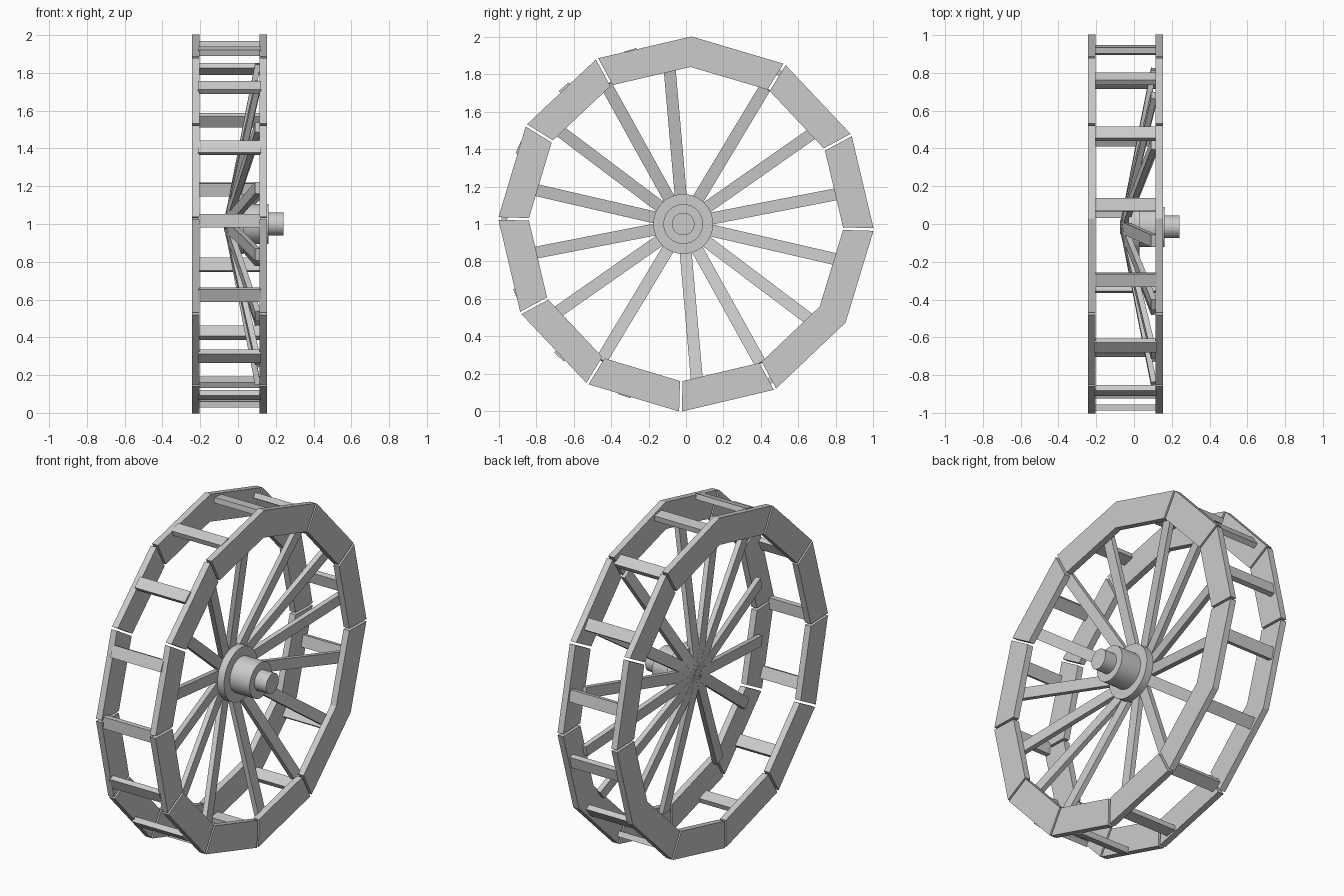
import bpy, bmesh
from math import sin, cos, radians, pi
from mathutils import Vector, Matrix

cube = bpy.data.objects.get("Cube")
if cube:
    bpy.data.objects.remove(cube)

grey = bpy.data.materials.new("plain_grey")
grey.use_nodes = True
colour = (0.6, 0.6, 0.6, 1)
grey.diffuse_color = colour
grey.node_tree.nodes["Principled BSDF"].inputs["Base Color"].default_value = colour

AXLE = Vector((0, -0.015, 1.0))     # hub, spokes and slats
RIM = Vector((0, 0, 1.0))           # rim centre


def radial(deg):
    return Vector((0, cos(radians(deg)), sin(radians(deg))))


def tangent(deg):
    return Vector((0, -sin(radians(deg)), cos(radians(deg))))


def finish(name, bm):
    bmesh.ops.recalc_face_normals(bm, faces=bm.faces)
    mesh = bpy.data.meshes.new(name)
    bm.to_mesh(mesh)
    bm.free()
    mesh.materials.append(grey)
    bpy.context.collection.objects.link(bpy.data.objects.new(name, mesh))


def beam(name, centre, axes, size):
    """Box with its three sides along the given axes."""
    rot = Matrix(axes).transposed().to_4x4()
    bm = bmesh.new()
    bmesh.ops.create_cube(bm, size=1, matrix=Matrix.Translation(centre) @ rot @ Matrix.Diagonal((*size, 1)))
    finish(name, bm)


def disc(name, x0, x1, radius):
    bm = bmesh.new()
    place = Matrix.Translation(AXLE + Vector(((x0 + x1) / 2, 0, 0))) @ Matrix.Rotation(pi / 2, 4, 'Y')
    bmesh.ops.create_cone(bm, cap_ends=True, segments=48, radius1=radius, radius2=radius,
                          depth=x1 - x0, matrix=place)
    finish(name, bm)


def rim_board(name, x0, x1, k, closed):
    """One straight board of the twelve-sided rim, with a gap at open joints."""
    corners = []
    for joint, side, radii in ((k, 1, (0.84, 1.003)), (k + 1, -1, (1.003, 0.84))):
        a = 88.3 + 30 * joint
        gap = 0 if joint % 12 in closed else 0.007
        corners += [RIM + radial(a) * r + tangent(a) * side * gap for r in radii]
    bm = bmesh.new()
    face = bm.faces.new([bm.verts.new(c + Vector((x0, 0, 0))) for c in corners])
    out = bmesh.ops.extrude_face_region(bm, geom=[face])
    moved = [v for v in out["geom"] if isinstance(v, bmesh.types.BMVert)]
    bmesh.ops.translate(bm, verts=moved, vec=(x1 - x0, 0, 0))
    finish(name, bm)


# Two rims of straight boards
for side, x0 in (("right", -0.243), ("left", 0.115)):
    for k in range(12):
        rim_board(f"{side}_rim_board_{k + 1}", x0, x0 + 0.038, k, closed=(0, 8))

# Cross slats joining the rims
for k in range(15):
    a = 11 + 24 * k
    beam(f"cross_slat_{k + 1}", AXLE + radial(a) * 0.957 + Vector((-0.045, 0, 0)),
         (Vector((1, 0, 0)), tangent(a), radial(a)), (0.335, 0.07, 0.032))

# Sloping spokes in two opposite sets of seven
for k in range(14):
    a = 95 + 24 * (k % 7) + 180 * (k // 7)
    start = AXLE + Vector((-0.06, 0, 0))
    end = AXLE + Vector((0.105, 0, 0)) + radial(a) * 0.85
    along = (end - start).normalized()
    beam(f"spoke_{k + 1}", (start + end) / 2, (along, tangent(a), along.cross(tangent(a))),
         ((end - start).length, 0.064, 0.03))

# Hub
disc("hub_flange", -0.03, 0.03, 0.16)
disc("hub_drum", 0.03, 0.162, 0.106)
disc("axle_shaft", 0.162, 0.24, 0.06)
